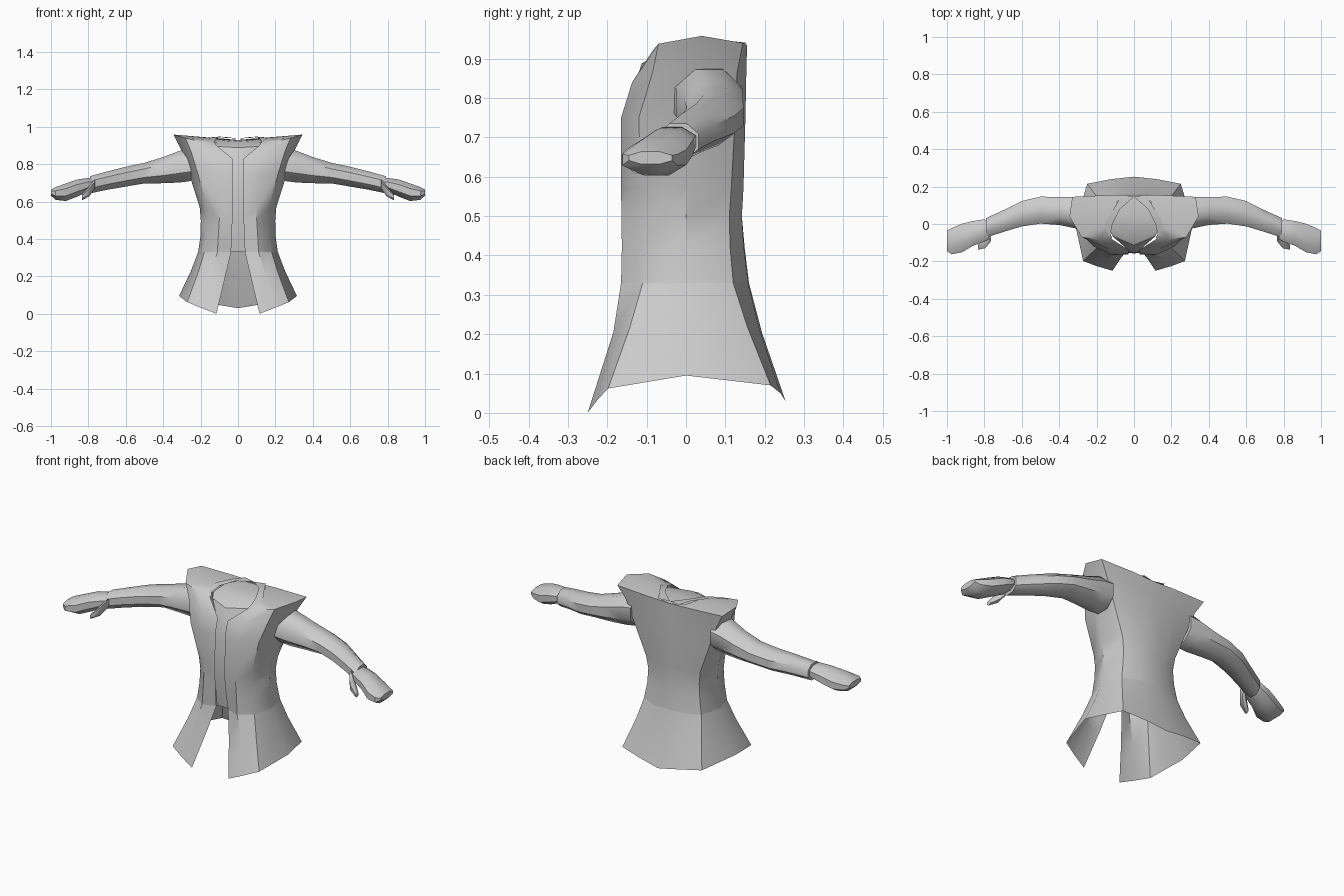
import bpy, bmesh, math
from mathutils import Vector

cloth = bpy.data.materials.new("grey_cloth")
cloth.diffuse_color = (0.6, 0.6, 0.6, 1)


def finish(name, bm, angle=35):
    """Turn a right-hand half into a mirrored, smooth-shaded object."""
    bmesh.ops.recalc_face_normals(bm, faces=bm.faces)
    me = bpy.data.meshes.new(name)
    bm.to_mesh(me)
    bm.free()
    ob = bpy.data.objects.new(name, me)
    bpy.context.collection.objects.link(ob)
    me.materials.append(cloth)
    mod = ob.modifiers.new("mirror", 'MIRROR')
    mod.use_clip = True
    mod.merge_threshold = 0.0005
    bpy.ops.object.select_all(action='DESELECT')
    ob.select_set(True)
    bpy.context.view_layer.objects.active = ob
    bpy.ops.object.shade_smooth_by_angle(angle=math.radians(angle))
    return ob


def loft(name, rows, closed=False, angle=35):
    """Skin a list of equally long point rows."""
    bm = bmesh.new()
    vs = [[bm.verts.new(p) for p in row] for row in rows]
    n = len(rows[0])
    for a, b in zip(vs, vs[1:]):
        for i in range(n if closed else n - 1):
            j = (i + 1) % n
            bm.faces.new((a[i], a[j], b[j], b[i]))
    if closed:
        bm.faces.new(vs[0])
        bm.faces.new(vs[-1])
    return finish(name, bm, angle)


def level(z, pts):
    return [(x, y, z) for x, y in pts]


def tube(name, stations, sides=8, angle=45):
    """Limb from stations of (x, y, z, half depth, half height)."""
    rows = []
    k = 1 / math.cos(math.pi / sides)
    for x, y, z, ry, rz in stations:
        ring = [(i + 0.5) * math.tau / sides for i in range(sides)]
        rows.append([(x, y + ry * k * math.cos(t), z + rz * k * math.sin(t)) for t in ring])
    return loft(name, rows, True, angle)


# each row runs from the front opening round the side to the back centre
waist = level(0.33, [(.037, -.142), (.11, -.165), (.18, -.11), (.213, 0),
                     (.18, .12), (.09, .158), (0, .16)])
hem = [(.115, -.25, 0), (.2, -.225, .033), (.272, -.198, .062), (.315, 0, .095),
       (.25, .215, .07), (.12, .24, .05), (0, .253, .03)]
mid_skirt = [Vector(a).lerp(Vector(b), .42) * 1.0 for a, b in zip(waist, hem)]
for p in mid_skirt:                       # slightly concave flare
    p.y *= .97
    p.x *= .98 if p.x > .15 else 1

# flared skirt, open at the front
loft("coat_skirt", [hem, mid_skirt, waist])

# fitted bodice, then wide shoulders folding over to the neckline
loft("coat_bodice", [
    waist,
    level(.42, [(.033, -.155), (.105, -.163), (.165, -.11), (.2, 0),
                (.165, .112), (.085, .147), (0, .149)]),
    level(.5, [(.03, -.162), (.1, -.164), (.16, -.11), (.199, 0),
               (.16, .11), (.08, .142), (0, .142)]),
    level(.57, [(.03, -.163), (.1, -.165), (.165, -.115), (.205, 0),
                (.17, .115), (.085, .146), (0, .146)]),
    level(.75, [(.03, -.16), (.12, -.165), (.215, -.12), (.262, .02),
                (.24, .125), (.12, .151), (0, .151)]),
    [(.03, -.138, .83), (.13, -.137, .84), (.25, -.085, .865), (.303, .03, .875),
     (.285, .13, .865), (.13, .153, .85), (0, .153, .85)],
    [(.12, -.08, .905), (.19, -.085, .92), (.28, -.07, .938), (.345, .04, .958),
     (.33, .145, .94), (.13, .155, .935), (0, .155, .93)],
    [(.118, -.07, .91), (.13, -.05, .922), (.125, -.01, .93), (.11, .05, .937),
     (.09, .12, .937), (.06, .145, .935), (0, .148, .928)],
])

# inner shirt: narrow front strip that widens into the neck filling
centre = [(-.13, .33), (-.158, .5), (-.152, .75), (-.13, .83), (-.113, .888),
          (-.05, .922), (.05, .93), (.15, .922)]
side = [(.04, -.132, .33), (.04, -.152, .5), (.04, -.15, .75), (.05, -.122, .83),
        (.115, -.065, .895), (.13, -.03, .917), (.115, .05, .932), (.08, .145, .926)]
loft("inner_shirt", [[(0, y, z), s] for (y, z), s in zip(centre, side)])

# collar band lying round the neck
outer = [(.16, -.05, .923), (.148, .02, .943), (.1, .095, .947), (.065, .157, .94)]
inner = [(.128, -.065, .918), (.115, 0, .94), (.075, .08, .946), (0, .145, .937)]
loft("collar_band", list(zip(inner, outer)))

# sleeve from under the shoulder to the cuff
tube("sleeve", [(.25, .055, .795, .085, .085), (.31, .06, .787, .084, .085),
                (.40, .07, .768, .075, .07), (.50, .074, .752, .072, .055),
                (.60, .055, .733, .068, .053), (.70, .015, .712, .058, .049),
                (.79, -.02, .69, .052, .046)])

# mitten-like hand
tube("hand", [(.775, -.035, .695, .045, .025), (.80, -.035, .69, .06, .036),
              (.86, -.05, .672, .066, .046), (.92, -.075, .65, .076, .047),
              (.975, -.092, .643, .07, .034), (1.0, -.09, .648, .055, .016)])

# thumb pointing down and forward
tube("thumb", [(.765, -.075, .695, .018, .022), (.795, -.105, .655, .024, .024),
               (.835, -.125, .622, .013, .013)], sides=6)
